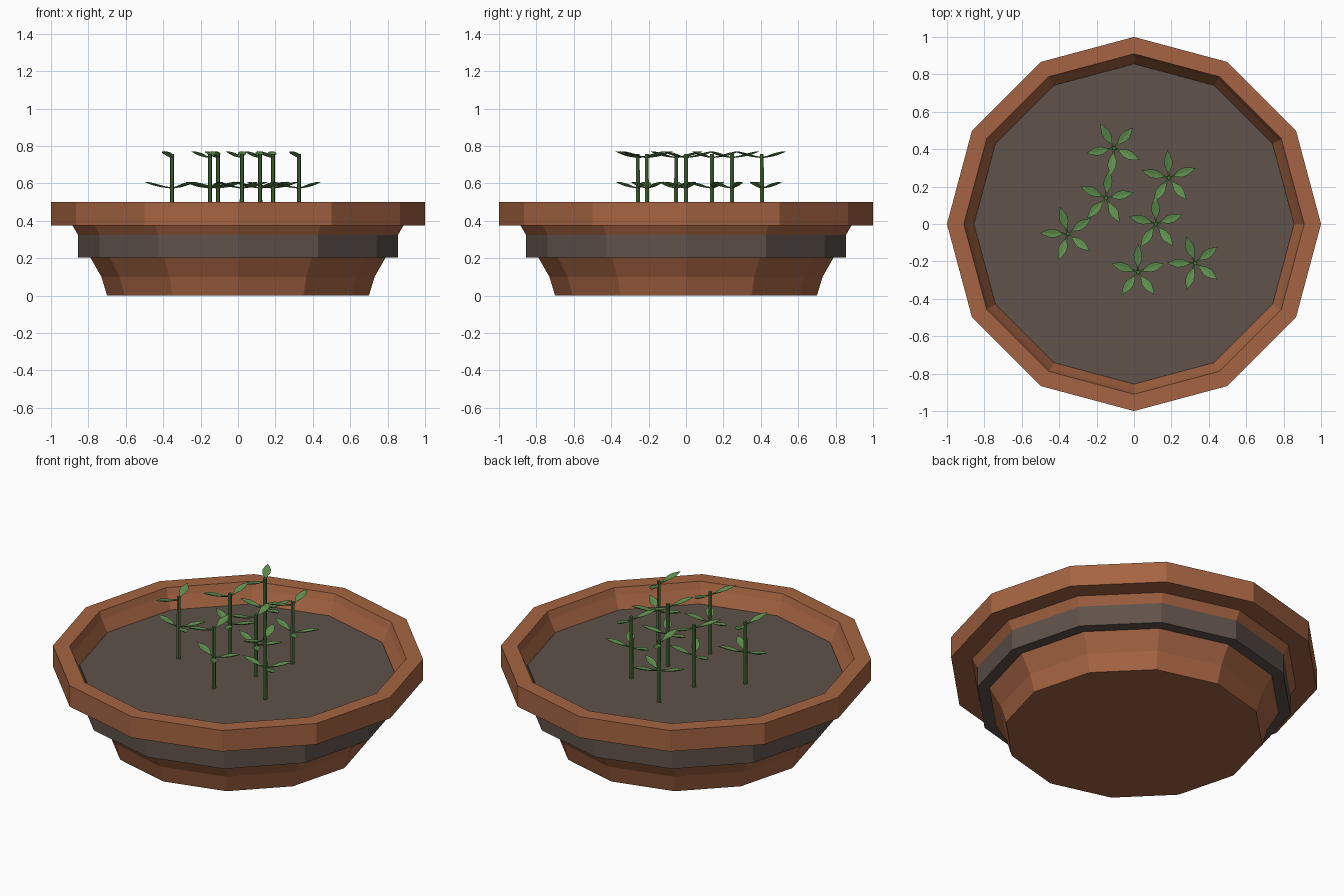
import bpy, bmesh, math
from mathutils import Matrix, Vector

if "Cube" in bpy.data.objects:
    bpy.data.objects.remove(bpy.data.objects["Cube"])


def material(name, rgb):
    m = bpy.data.materials.new(name)
    m.diffuse_color = (*rgb, 1)
    m.use_nodes = True
    m.node_tree.nodes["Principled BSDF"].inputs["Base Color"].default_value = m.diffuse_color
    return m


TERRACOTTA = material("terracotta", (0.376, 0.127, 0.054))
SOIL = material("soil", (0.116, 0.084, 0.069))
STEM = material("stem_green", (0.07, 0.165, 0.042))
LEAF = material("leaf_green", (0.115, 0.275, 0.078))


def finish(bm, name, mat):
    bmesh.ops.remove_doubles(bm, verts=bm.verts, dist=1e-5)
    bmesh.ops.recalc_face_normals(bm, faces=bm.faces)
    me = bpy.data.meshes.new(name)
    bm.to_mesh(me)
    bm.free()
    me.materials.append(mat)
    ob = bpy.data.objects.new(name, me)
    bpy.context.collection.objects.link(ob)
    return ob


def lathe(name, profile, sides, mat, at=(0, 0)):
    """Spin an open (radius, z) profile; both ends are capped flat."""
    bm = bmesh.new()
    rings = []
    for r, z in profile:
        rings.append([bm.verts.new((at[0] + r * math.cos(2 * math.pi * i / sides),
                                    at[1] + r * math.sin(2 * math.pi * i / sides), z))
                      for i in range(sides)])
    for a, b in zip(rings, rings[1:]):
        for i in range(sides):
            j = (i + 1) % sides
            bm.faces.new((a[i], a[j], b[j], b[i]))
    bm.faces.new(rings[0])
    bm.faces.new(rings[-1])
    return finish(bm, name, mat)


# Twelve-sided pot: outside up, over the rim, down the inside
lathe("pot", [(0.70, 0), (0.73, 0.10), (0.79, 0.205), (0.854, 0.322), (0.885, 0.375),
              (1.0, 0.375), (1.0, 0.5), (0.91, 0.5), (0.895, 0.46), (0.858, 0.385),
              (0.78, 0.25)], 12, TERRACOTTA)

# Soil slab, also showing as a dark band round the pot
lathe("soil", [(0.856, 0.205), (0.856, 0.39)], 12, SOIL)


def add_leaf(bm, x, y, z, angle):
    """Pointed leaf with a keel below, rising towards the tip."""
    sections = [(0.0, 0.004, 0.0), (0.035, 0.007, 0.005), (0.065, 0.021, 0.012),
                (0.095, 0.023, 0.02), (0.122, 0.013, 0.027)]
    m = Matrix.Translation((x, y, z)) @ Matrix.Rotation(math.radians(angle), 4, 'Z')
    rings = []
    for d, w, h in sections:
        k = 0.004 + w * 0.2
        rings.append([bm.verts.new(m @ Vector(p)) for p in
                      ((d, w, h + k * 0.4), (d, 0, h), (d, -w, h + k * 0.4), (d, 0, h - k))])
    tip = bm.verts.new(m @ Vector((0.15, 0, 0.032)))
    for a, b in zip(rings, rings[1:]):
        for i in range(4):
            j = (i + 1) % 4
            bm.faces.new((a[i], a[j], b[j], b[i]))
    for i in range(4):
        bm.faces.new((rings[-1][i], rings[-1][(i + 1) % 4], tip))
    bm.faces.new(rings[0])


# Seven seedlings: x, y, turn
plants = [(-0.107, 0.406, 119), (0.187, 0.246, 93), (-0.15, 0.139, 83), (0.118, 0.0, 92),
          (-0.353, -0.053, 106), (0.021, -0.257, 90), (0.326, -0.209, 108)]
for n, (x, y, turn) in enumerate(plants, 1):
    lathe(f"stem_{n}", [(0.012, 0.38), (0.011, 0.757)], 6, STEM, (x, y))
    bm = bmesh.new()
    for i in range(5):
        # two leaves at the top, three lower down
        add_leaf(bm, x, y, 0.74 if i in (0, 3) else 0.577, turn - 72 * i)
    finish(bm, f"leaves_{n}", LEAF)
